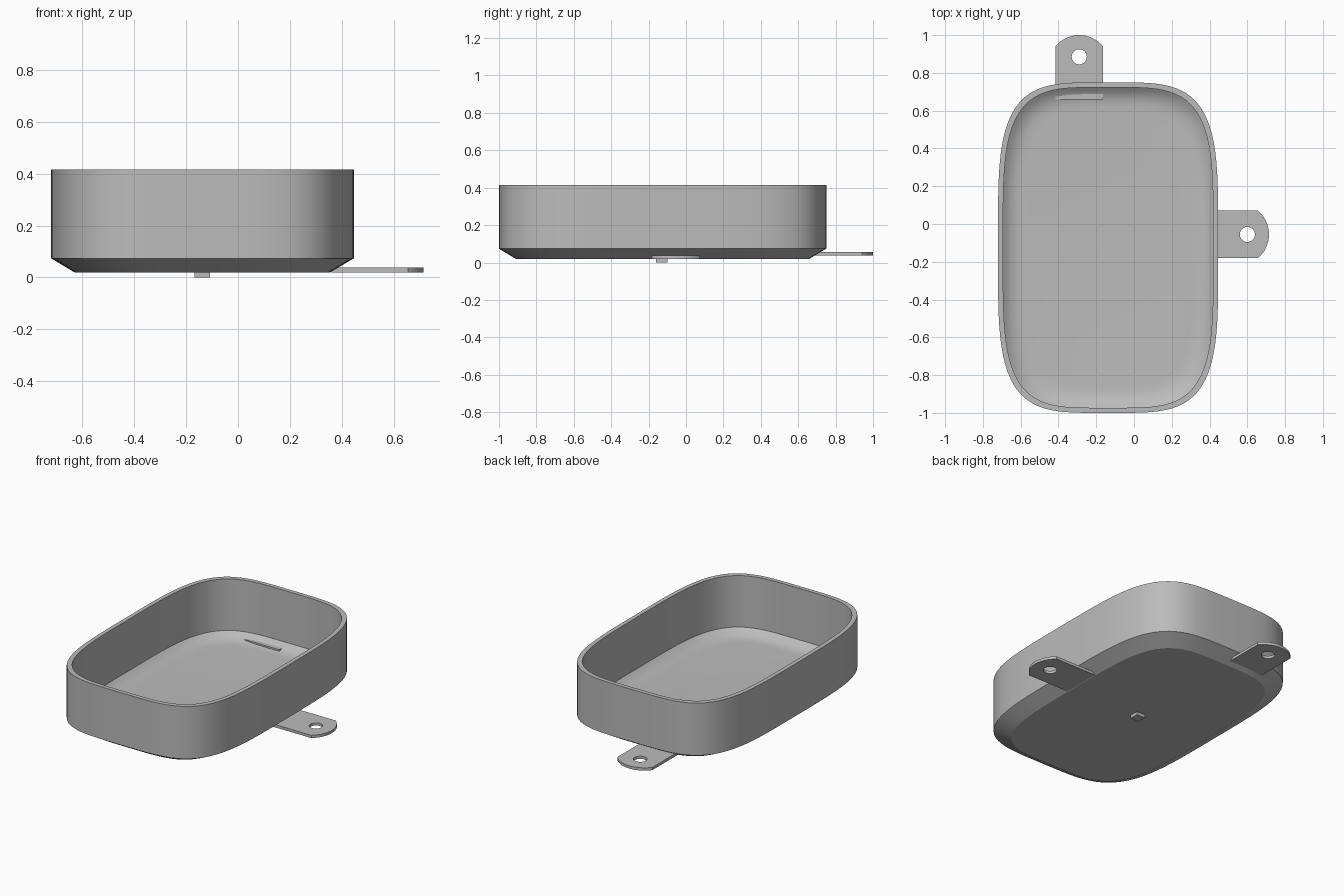
import bpy, bmesh, math

if "Cube" in bpy.data.objects:
    bpy.data.objects.remove(bpy.data.objects["Cube"])

grey = bpy.data.materials.new("plain grey")
grey.diffuse_color = (0.50, 0.50, 0.50, 1)
grey.use_nodes = True
grey.node_tree.nodes["Principled BSDF"].inputs["Base Color"].default_value = grey.diffuse_color

CX, CY = -0.137, -0.125      # tray centre
HX, HY = 0.583, 0.875        # tray half sizes


def finish(bm, name, angle=20):
    bmesh.ops.recalc_face_normals(bm, faces=bm.faces)
    me = bpy.data.meshes.new(name)
    bm.to_mesh(me)
    bm.free()
    ob = bpy.data.objects.new(name, me)
    bpy.context.collection.objects.link(ob)
    me.materials.append(grey)
    bpy.ops.object.select_all(action='DESELECT')
    ob.select_set(True)
    bpy.context.view_layer.objects.active = ob
    bpy.ops.object.shade_smooth_by_angle(angle=math.radians(angle))
    return ob


def squircle(inset, n=128, power=4.1):
    """Rounded-rectangle outline, pulled in evenly by inset."""
    pts = []
    for i in range(n):
        a = 2 * math.pi * i / n
        c, s = math.cos(a), math.sin(a)
        x = math.copysign(abs(c) ** (2 / power), c)
        y = math.copysign(abs(s) ** (2 / power), s)
        # spread points evenly by projecting along the ray
        k = (abs(c) ** power + abs(s) ** power) ** (-1 / power)
        x, y = c * k, s * k
        pts.append((CX + x * (HX - inset), CY + y * (HY - inset)))
    return pts


# Tray: one wall section (inset, height) from under-floor, over the rim, to inner floor
section = [(0.09, 0.02), (0.0, 0.074), (0.0, 0.415), (0.027, 0.415), (0.027, 0.08),
           (0.044, 0.066), (0.062, 0.055), (0.085, 0.045), (0.11, 0.040), (0.14, 0.038)]
bm = bmesh.new()
rings = [[bm.verts.new((x, y, z)) for x, y in squircle(d)] for d, z in section]
for a, b in zip(rings, rings[1:]):
    for i in range(len(a)):
        j = (i + 1) % len(a)
        bm.faces.new((a[i], a[j], b[j], b[i]))
bm.faces.new(rings[0])
bm.faces.new(rings[-1])
finish(bm, "tray")


def mounting_tab(name, origin, turn, length, z0, z1):
    """Flat tab with an arched tip and a screw hole, pointing along the turn angle."""
    half, sag, hole_r, back = 0.126, 0.06, 0.04, 0.115
    r = (half ** 2 + sag ** 2) / (2 * sag)
    sweep = math.asin(half / r)
    outline = [(0, -half)]
    for i in range(17):
        t = -sweep + 2 * sweep * i / 16
        outline.append((length - r + r * math.cos(t), r * math.sin(t)))
    outline.append((0, half))
    hole = [(length - back + hole_r * math.cos(math.tau * i / 32),
             hole_r * math.sin(math.tau * i / 32)) for i in range(32)]
    ct, st = math.cos(turn), math.sin(turn)
    bm = bmesh.new()
    edges = []
    for loop in (outline, hole):
        vs = [bm.verts.new((origin[0] + x * ct - y * st, origin[1] + x * st + y * ct, z0))
              for x, y in loop]
        edges += [bm.edges.new((vs[i], vs[(i + 1) % len(vs)])) for i in range(len(vs))]
    bmesh.ops.triangle_fill(bm, edges=edges, use_beauty=True)
    ext = bmesh.ops.extrude_face_region(bm, geom=bm.faces[:], use_keep_orig=True)
    for v in ext["geom"]:
        if isinstance(v, bmesh.types.BMVert):
            v.co.z = z1
    finish(bm, name)


mounting_tab("right_tab", (0.36, -0.055), 0, 0.355, 0.02, 0.038)
mounting_tab("rear_tab", (-0.29, 0.66), math.pi / 2, 0.34, 0.037, 0.055)

# Small square peg under the floor
bm = bmesh.new()
bmesh.ops.create_cube(bm, size=1)
for v in bm.verts:
    v.co = (CX + v.co.x * 0.06, -0.13 + v.co.y * 0.06, 0.0125 + v.co.z * 0.025)
finish(bm, "floor_peg")
